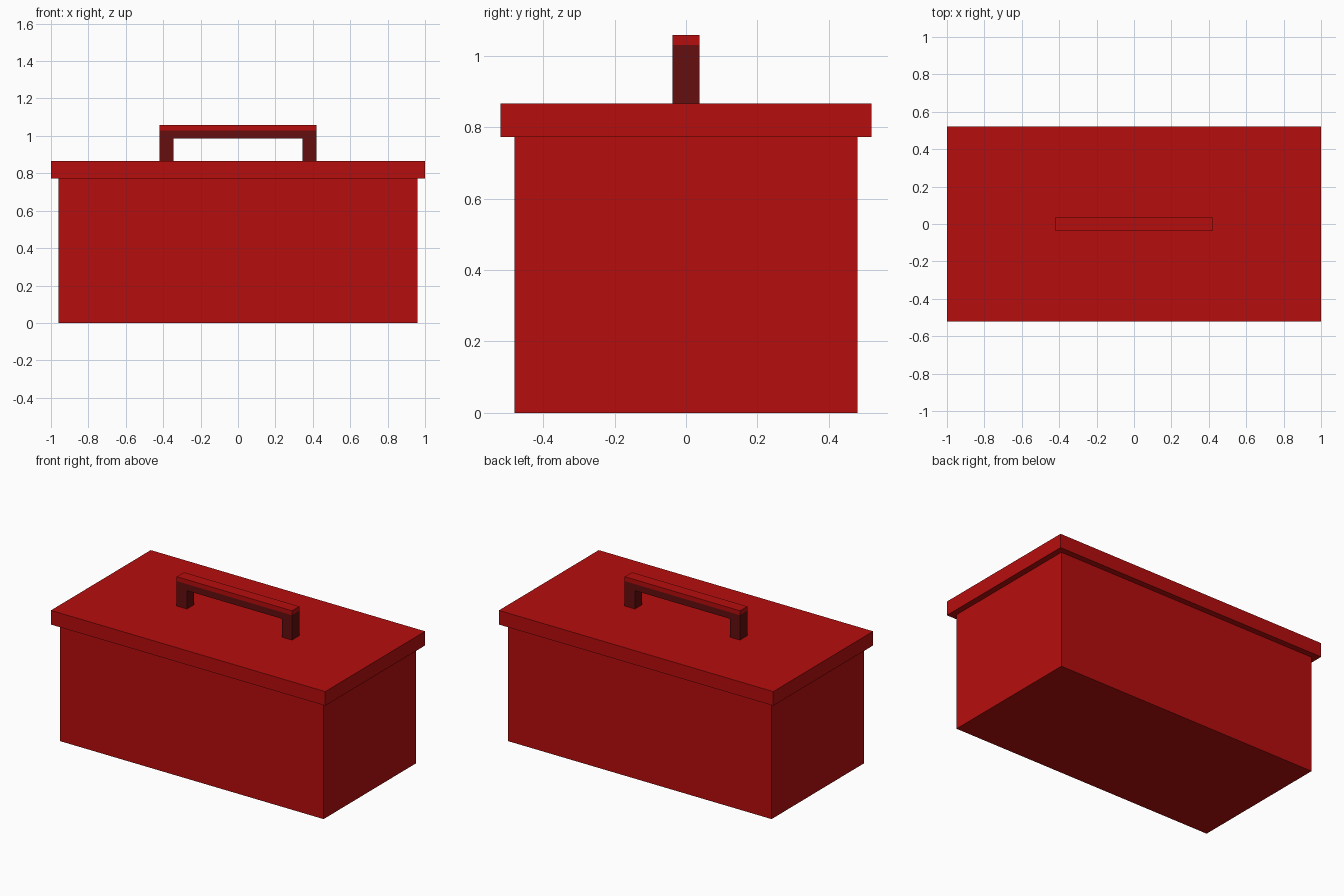
import bpy
import bmesh

cube = bpy.data.objects.get("Cube")
if cube:
    bpy.data.objects.remove(cube, do_unlink=True)


def make_material(name, color):
    mat = bpy.data.materials.new(name)
    mat.use_nodes = True
    mat.diffuse_color = color
    mat.node_tree.nodes["Principled BSDF"].inputs["Base Color"].default_value = color
    return mat


red = make_material("red paint", (0.47, 0.004, 0.004, 1))
dark_red = make_material("dark red grip", (0.13, 0.0045, 0.0045, 1))


def add_object(name, bm, *materials):
    bmesh.ops.recalc_face_normals(bm, faces=bm.faces)
    mesh = bpy.data.meshes.new(name)
    bm.to_mesh(mesh)
    bm.free()
    for mat in materials:
        mesh.materials.append(mat)
    obj = bpy.data.objects.new(name, mesh)
    bpy.context.collection.objects.link(obj)
    return obj


def add_box(name, half_x, half_y, bottom, top):
    bm = bmesh.new()
    bmesh.ops.create_cube(bm, size=2)
    for v in bm.verts:
        v.co = (v.co.x * half_x, v.co.y * half_y, top if v.co.z > 0 else bottom)
    return add_object(name, bm, red)


# Box body and overhanging lid
LID_BOTTOM, LID_TOP = 0.773, 0.866
add_box("box_body", 0.96, 0.48, 0, LID_BOTTOM)
add_box("lid", 1.0, 0.52, LID_BOTTOM, LID_TOP)

# Handle: bracket profile extruded across the lid
OUTER, INNER, HALF_WIDTH = 0.42, 0.346, 0.038
GRIP_BOTTOM, BAND, GRIP_TOP = 0.987, 1.03, 1.059
right_half = [(OUTER, GRIP_TOP), (OUTER, LID_TOP), (INNER, LID_TOP), (INNER, GRIP_BOTTOM)]
profile = right_half + [(-x, z) for x, z in reversed(right_half)]

bm = bmesh.new()
face = bm.faces.new([bm.verts.new((x, -HALF_WIDTH, z)) for x, z in profile])
extruded = bmesh.ops.extrude_face_region(bm, geom=[face], use_keep_orig=True)
for item in extruded["geom"]:
    if isinstance(item, bmesh.types.BMVert):
        item.co.y = HALF_WIDTH

# Red top band on the handle, dark below it
bmesh.ops.bisect_plane(bm, geom=bm.verts[:] + bm.edges[:] + bm.faces[:],
                       plane_co=(0, 0, BAND), plane_no=(0, 0, 1))
for f in bm.faces:
    f.material_index = 0 if f.calc_center_median().z > BAND else 1
add_object("handle", bm, red, dark_red)
